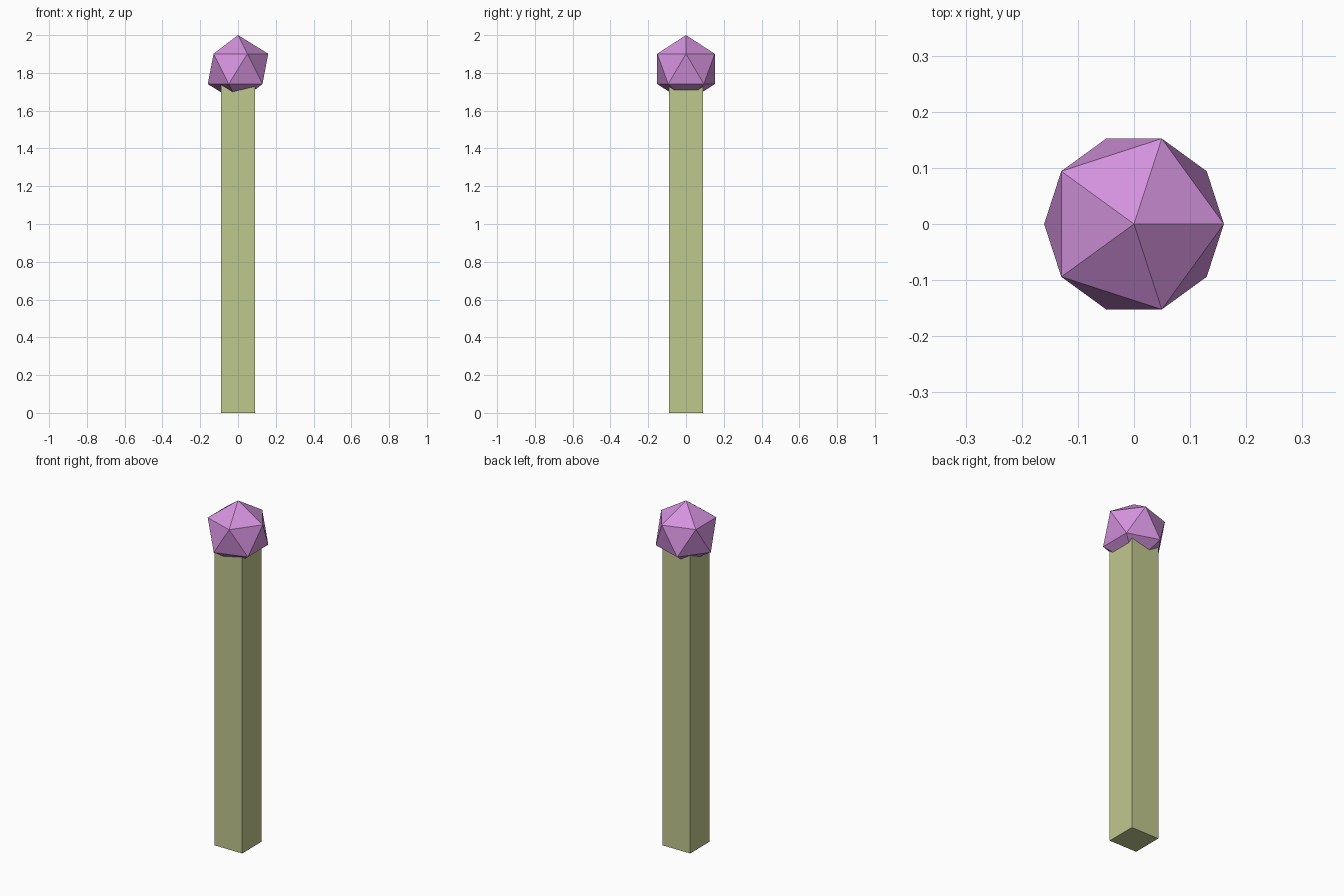
import bpy

if "Cube" in bpy.data.objects:
    bpy.data.objects.remove(bpy.data.objects["Cube"])


def paint(obj, name, color):
    mat = bpy.data.materials.new(name)
    mat.diffuse_color = color
    mat.use_nodes = True
    mat.node_tree.nodes["Principled BSDF"].inputs["Base Color"].default_value = mat.diffuse_color
    obj.data.materials.append(mat)


POST_WIDTH, POST_HEIGHT = 0.178, 1.8
KNOB_RADIUS = 0.179

# Square post standing on the ground
bpy.ops.mesh.primitive_cube_add(size=1, location=(0, 0, POST_HEIGHT / 2))
post = bpy.context.object
post.name = "post"
post.dimensions = (POST_WIDTH, POST_WIDTH, POST_HEIGHT)
bpy.ops.object.transform_apply(location=False, rotation=False, scale=True)
paint(post, "pale_green", (0.53, 0.58, 0.27, 1))

# Faceted twenty-sided knob, sunk over the top of the post
bpy.ops.mesh.primitive_ico_sphere_add(
    subdivisions=1, radius=KNOB_RADIUS, location=(0, 0, 2 - KNOB_RADIUS))
knob = bpy.context.object
knob.name = "knob"
paint(knob, "orchid", (0.66, 0.29, 0.73, 1))
